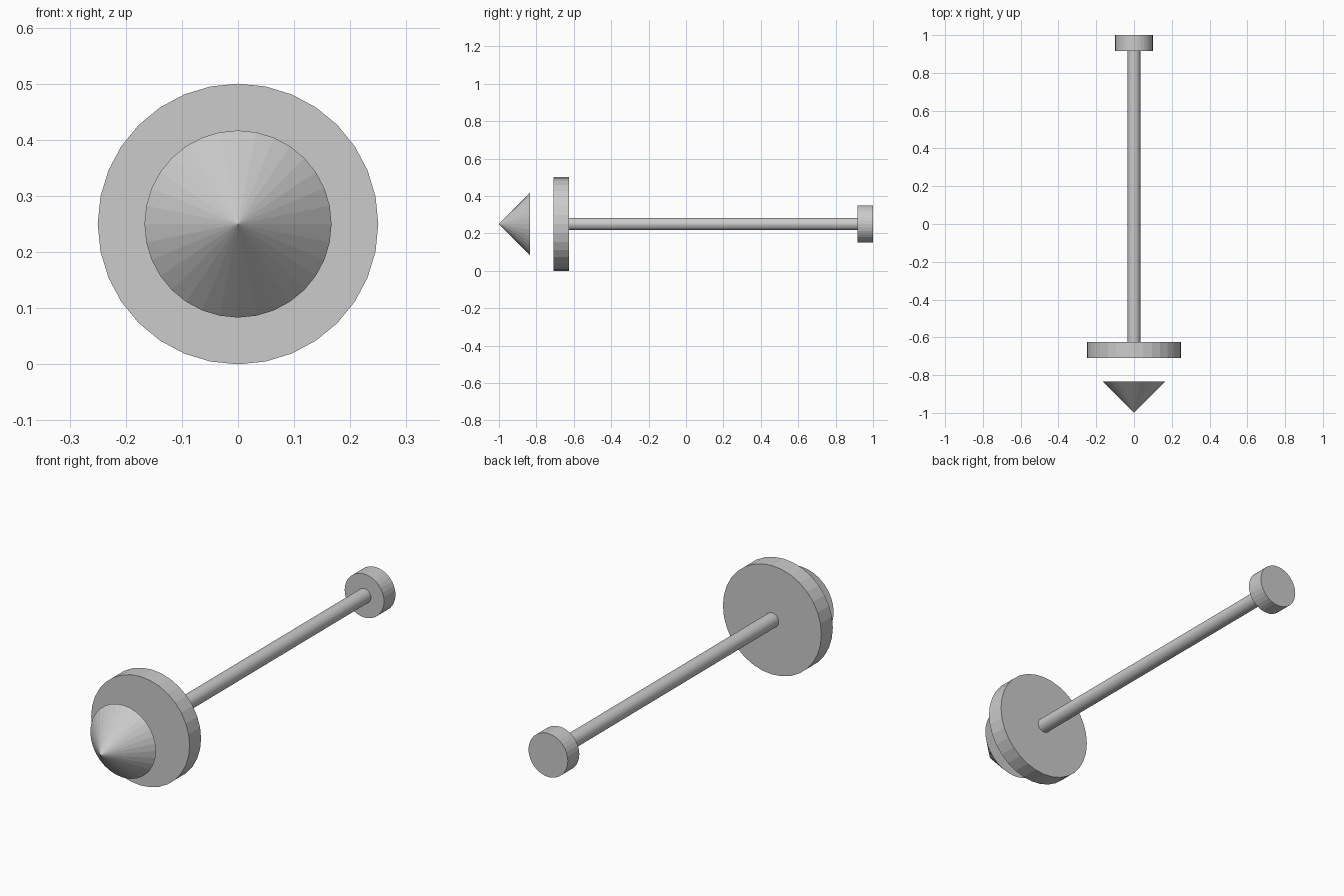
import bpy
from math import pi

if "Cube" in bpy.data.objects:
    bpy.data.objects.remove(bpy.data.objects["Cube"])

AXIS_Z = 0.25  # height of the shared axis
SIDES = 32


def turned_part(name, y_front, y_back, r_front, r_back):
    """Flat-faced round part lying along the y axis."""
    bpy.ops.mesh.primitive_cone_add(
        vertices=SIDES, radius1=r_back, radius2=r_front,
        depth=y_back - y_front,
        location=(0, (y_front + y_back) / 2, AXIS_Z),
        rotation=(pi / 2, 0, 0))
    obj = bpy.context.object
    obj.name = name
    bpy.ops.object.transform_apply(location=False, rotation=True, scale=True)
    return obj


# Pointed tip, floating in front of the disc
turned_part("cone_tip", -1.0, -0.8333, 0.0, 0.1667)
# Large front disc
turned_part("front_disc", -0.7083, -0.625, 0.25, 0.25)
# Thin rod joining the disc and the end cap
turned_part("rod", -0.63, 0.92, 0.0333, 0.0333)
# Small rear cap
turned_part("end_cap", 0.9167, 1.0, 0.1, 0.1)
